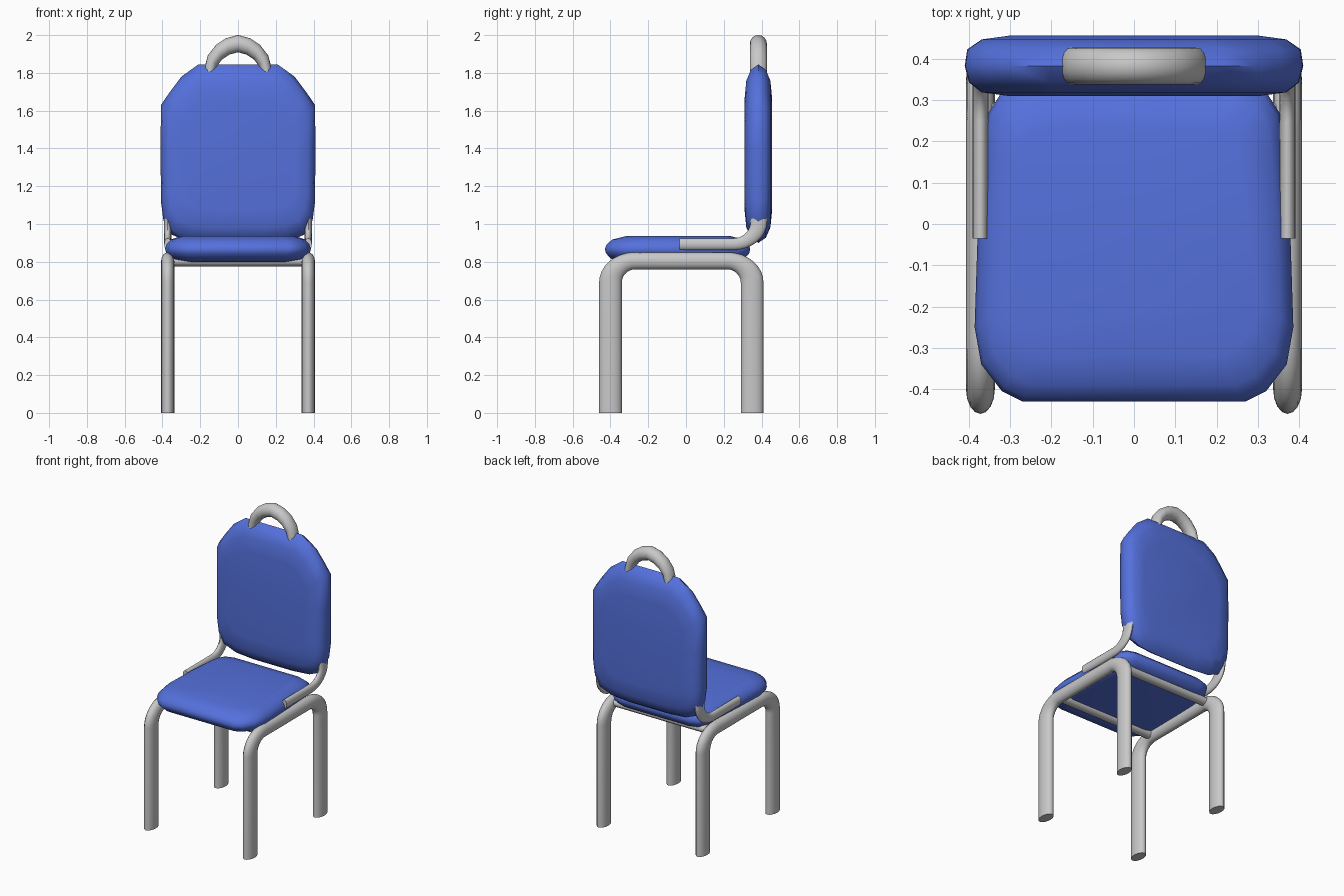
import bpy, bmesh, math
from mathutils import Vector

if "Cube" in bpy.data.objects:
    bpy.data.objects.remove(bpy.data.objects["Cube"])


def material(name, rgb):
    m = bpy.data.materials.new(name)
    m.diffuse_color = (*rgb, 1)
    m.use_nodes = True
    m.node_tree.nodes["Principled BSDF"].inputs["Base Color"].default_value = m.diffuse_color
    return m


GREY = material("grey metal", (0.58, 0.58, 0.58))
BLUE = material("blue fabric", (0.09, 0.165, 0.72))


def finish(name, bm, mat, angle):
    bmesh.ops.recalc_face_normals(bm, faces=bm.faces)
    mesh = bpy.data.meshes.new(name)
    bm.to_mesh(mesh)
    bm.free()
    ob = bpy.data.objects.new(name, mesh)
    bpy.context.collection.objects.link(ob)
    mesh.materials.append(mat)
    bpy.ops.object.select_all(action='DESELECT')
    ob.select_set(True)
    bpy.context.view_layer.objects.active = ob
    bpy.ops.object.shade_smooth_by_angle(angle=math.radians(angle))
    return ob


def loft(bm, rings):
    loops = [[bm.verts.new(p) for p in ring] for ring in rings]
    n = len(loops[0])
    for a, b in zip(loops, loops[1:]):
        for i in range(n):
            j = (i + 1) % n
            bm.faces.new((a[i], a[j], b[j], b[i]))
    bm.faces.new(loops[0][::-1])
    bm.faces.new(loops[-1])


def tube(name, path, radii, normal, sides=16):
    # planar round sweep made in unit-radius space, stretched by the three radii
    s = Vector(radii)
    pts = [Vector([p[k] / s[k] for k in range(3)]) for p in path]
    normal = Vector(normal)
    rings = []
    for i, p in enumerate(pts):
        d1 = (p - pts[i - 1]).normalized() if i else None
        d2 = (pts[i + 1] - p).normalized() if i < len(pts) - 1 else None
        t = ((d1 or d2) + (d2 or d1)).normalized()
        miter = 1 / max(0.5, t.dot(d1 or d2))
        side = t.cross(normal) * miter
        ring = []
        for k in range(sides):
            a = math.tau * k / sides
            q = p + normal * math.cos(a) + side * math.sin(a)
            ring.append(Vector([q[c] * s[c] for c in range(3)]))
        rings.append(ring)
    bm = bmesh.new()
    loft(bm, rings)
    return finish(name, bm, GREY, 45)


def arc(cy, cz, ry, rz, a0, a1, n=8):
    return [(cy + ry * math.cos(math.radians(a0 + (a1 - a0) * i / n)),
             cz + rz * math.sin(math.radians(a0 + (a1 - a0) * i / n))) for i in range(n + 1)]


def cushion(name, half, centre, layers, place):
    # half: right side of the outline; mirrored, then scaled per layer
    outline = half + [(-u, v) for u, v in reversed(half)]
    rings = [[place(u * su, centre + (v - centre) * sv, d) for u, v in outline]
             for su, sv, d in layers]
    bm = bmesh.new()
    loft(bm, rings)
    return finish(name, bm, BLUE, 60)


# Side leg frames and the bent brackets holding the backrest
leg_path = ([(-0.40, 0.0)] + arc(-0.27, 0.69, 0.13, 0.115, 180, 90)
            + arc(0.22, 0.69, 0.13, 0.115, 90, 0) + [(0.35, 0.0)])
bracket_path = [(-0.035, 0.893)] + arc(0.25, 1.01, 0.135, 0.117, 270, 360) + [(0.385, 1.12)]
for side, x in (("left", -0.372), ("right", 0.372)):
    tube(side + "_leg_frame", [(x, y, z) for y, z in leg_path], (0.035, 0.06, 0.045), (1, 0, 0))
    tube(side + "_bracket", [(x, y, z) for y, z in bracket_path], (0.019, 0.043, 0.031), (1, 0, 0))

# Cross bars under the seat
for name, y in (("front_cross_bar", -0.27), ("back_cross_bar", 0.26)):
    tube(name, [(-0.372, y, 0.803), (0.372, y, 0.803)], (0.035, 0.034, 0.027), (0, 0, 1), 12)

# Seat cushion
seat_half = [(0.27, -0.43), (0.32, -0.405), (0.37, -0.34), (0.386, -0.25),
             (0.378, 0.0), (0.362, 0.20), (0.352, 0.27), (0.32, 0.32), (0.26, 0.34)]
cushion("seat", seat_half, -0.03,
        [(0.77, 0.75, 0.80), (0.93, 0.92, 0.817), (0.985, 0.985, 0.845), (1, 1, 0.868),
         (0.98, 0.975, 0.892), (0.92, 0.90, 0.918), (0.78, 0.72, 0.936)],
        lambda u, v, d: (u, v, d))

# Backrest cushion
back_half = [(0.15, 0.90), (0.27, 0.91), (0.355, 0.945), (0.395, 1.02), (0.408, 1.12),
             (0.41, 1.40), (0.408, 1.63), (0.36, 1.70), (0.30, 1.78), (0.21, 1.845)]
cushion("backrest", back_half, 1.36,
        [(0.74, 0.62, -0.073), (0.90, 0.82, -0.064), (0.975, 0.94, -0.040), (1, 1, 0),
         (0.985, 0.94, 0.040), (0.90, 0.82, 0.064), (0.74, 0.62, 0.073)],
        lambda u, v, d: (u, 0.383 + d, v))

# Carrying handle on top
handle = [(-0.152, 1.73), (-0.152, 1.80), (-0.135, 1.865), (-0.10, 1.91), (-0.055, 1.94), (0, 1.955)]
handle += [(-x, z) for x, z in reversed(handle[:-1])]
tube("handle", [(x, 0.383, z) for x, z in handle], (0.03, 0.045, 0.045), (0, 1, 0))
